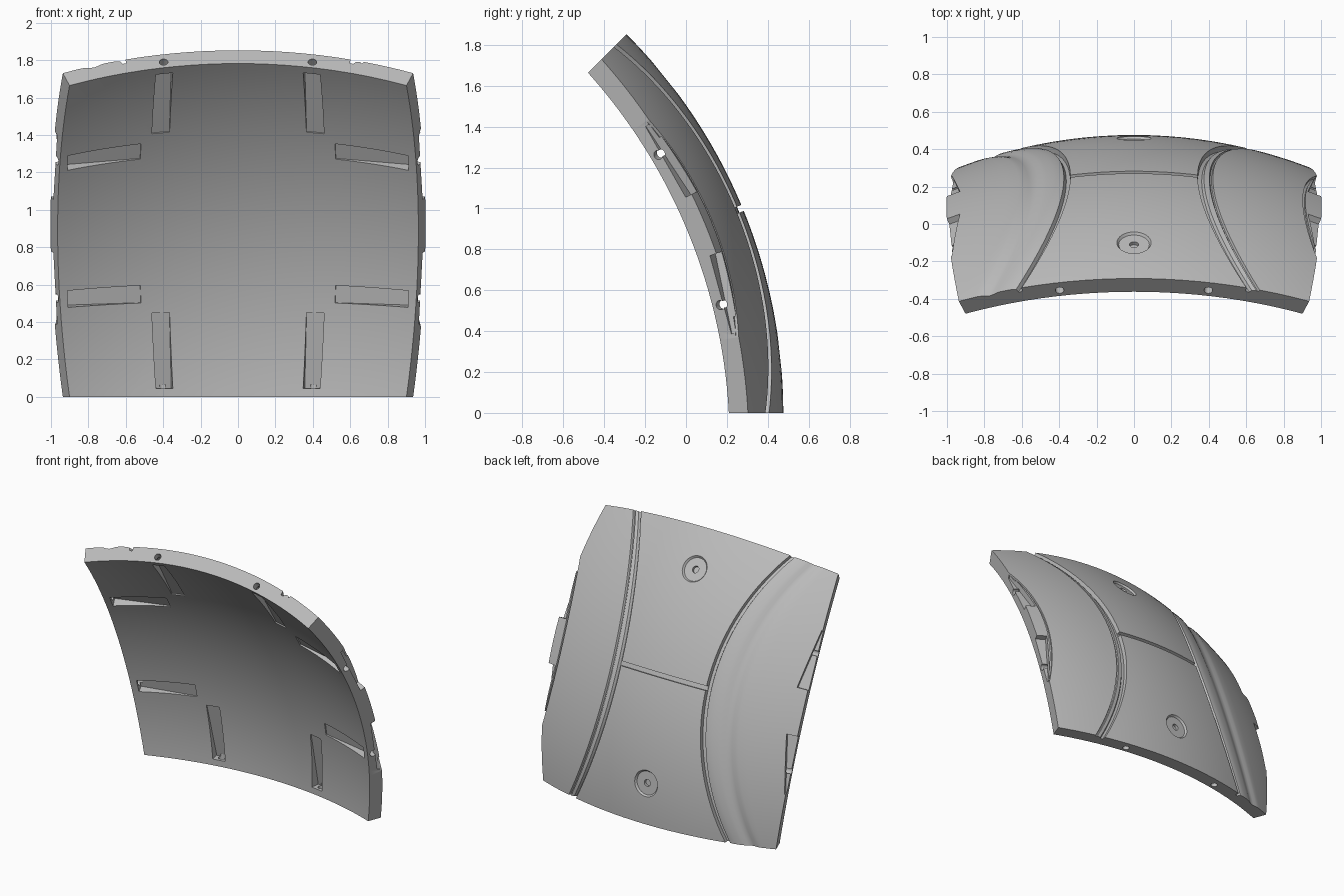
import bpy, bmesh, math
from mathutils import Vector

if "Cube" in bpy.data.objects:
    bpy.data.objects.remove(bpy.data.objects["Cube"])

# The panel is a patch of a spherical shell, bounded by planes through its centre
R_IN, R_OUT = 2.52, 2.62
CENTRE = Vector((0, -2.144, 0))
TILT = math.radians(22.5)
T = math.tan(TILT)


def point(u, v, r):
    """Point at tangent coordinates u (sideways), v (upwards) and radius r."""
    c, s = math.cos(TILT), math.sin(TILT)
    return CENTRE + Vector((u, c - v * s, s + v * c)).normalized() * r


def spread(a, b, n):
    return [a + (b - a) * i / n for i in range(n + 1)]


def new_object(name, bm):
    bmesh.ops.recalc_face_normals(bm, faces=bm.faces)
    mesh = bpy.data.meshes.new(name)
    bm.to_mesh(mesh)
    bm.free()
    ob = bpy.data.objects.new(name, mesh)
    bpy.context.collection.objects.link(ob)
    return ob


def shell_solid(name, rows, columns, swap=False):
    """Closed solid; columns(v) gives (u, inner radius, outer radius) stations."""
    bm = bmesh.new()
    grids = ([], [])
    for v in rows:
        for k, grid in enumerate(grids):
            grid.append([bm.verts.new(point(*((v, c[0]) if swap else (c[0], v)), c[1 + k]))
                         for c in columns(v)])
    m, n = len(rows), len(grids[0][0])
    for g in grids:
        for i in range(m - 1):
            for j in range(n - 1):
                bm.faces.new((g[i][j], g[i][j + 1], g[i + 1][j + 1], g[i + 1][j]))
    a, b = grids
    for i in (0, m - 1):
        for j in range(n - 1):
            bm.faces.new((a[i][j], a[i][j + 1], b[i][j + 1], b[i][j]))
    for j in (0, n - 1):
        for i in range(m - 1):
            bm.faces.new((a[i][j], a[i + 1][j], b[i + 1][j], b[i][j]))
    return new_object(name, bm)


def round_cutter(name, centre, axis, r1, r2, depth):
    bm = bmesh.new()
    bmesh.ops.create_cone(bm, cap_ends=True, segments=32, radius1=r1, radius2=r2, depth=depth)
    bm.transform(axis.to_track_quat('Z', 'Y').to_matrix().to_4x4())
    bmesh.ops.translate(bm, verts=bm.verts, vec=centre)
    return new_object(name, bm)


# Curved seams: (sideways offset, depth) sections on each side
LEFT_SEAM = [(0, 0), (.002, .028), (.010, .028), (.014, .012), (.025, .007),
             (.027, .014), (.030, .014), (.032, 0)]
RIGHT_SEAM = [(0, 0), (.002, .028), (.010, .028), (.014, .006), (.022, .001), (.035, 0),
              (.05, 0), (.06, .003), (.07, .010), (.08, .014), (.09, .010), (.10, .003), (.11, 0)]


def seam(v):
    return .131 + .124 * (v / T) ** 2


def panel_columns(v):
    s = seam(v)
    left = [(s + o, d) for o, d in LEFT_SEAM]
    right = [(-s - o, d) for o, d in reversed(RIGHT_SEAM)]
    line = [(u, 0) for u in spread(-T, right[0][0], 6)[:-1]] + right
    line += [(u, 0) for u in spread(-s, s, 14)[1:-1]] + left
    line += [(u, 0) for u in spread(left[-1][0], T, 9)[1:]]
    return [(u, R_IN, R_OUT - d) for u, d in line]


panel = shell_solid("curved_panel", spread(-T, T, 44), panel_columns)
cutters = []

# Wedge slots on the inside, with a pin hole through the rim at each
for swap in (False, True):
    for side in (-1, 1):
        for v in (-.17, .17):
            cutters.append(shell_solid(
                "slot_cutter", [v - .02, v + .02],
                lambda _, k=side: [(k * .214, 2.46, 2.528), (k * .393, 2.46, 2.582)], swap))
            ends = [point(*((v, side * e) if swap else (side * e, v)), 2.562) for e in (.39, T, .438)]
            cutters.append(round_cutter("pin_hole_cutter", ends[1], ends[2] - ends[0],
                                        .023, .023, .13))

# Cross seam between the two curved seams
cutters.append(shell_solid("cross_seam_cutter", [-.006, .006],
                           lambda v: [(u, 2.597, 2.7) for u in spread(-.136, .136, 14)]))

# Round dished recesses with a small central hole
for v in (-.29, .29):
    normal = (point(0, v, 1) - CENTRE).normalized()
    cutters.append(round_cutter("dish_cutter", point(0, v, R_OUT + .005), normal, .082, .112, .04))
    cutters.append(round_cutter("dish_hole_cutter", point(0, v, R_OUT), normal, .024, .024, .07))


# Tapered pockets along both side edges
def pocket_columns(side):
    def columns(v):
        inner = .381 + .030 * (abs(v) - .065) / .17
        return [(side * inner, 2.585, 2.7), (side * .44, 2.585, 2.7)]
    return columns


for side in (-1, 1):
    for k in (-1, 1):
        cutters.append(shell_solid("pocket_cutter", [k * .065, k * .235], pocket_columns(side)))


# Bowed groove around the left pockets
def bow_columns(v):
    u = .370 + .044 * (v / .235) ** 2
    return [(u - .003, 2.606, 2.7), (u + .003, 2.606, 2.7)]


cutters.append(shell_solid("bow_groove_cutter", spread(-.25, .25, 20), bow_columns))

# Cut everything out of the panel
bpy.context.view_layer.objects.active = panel
for cutter in cutters:
    cutter.hide_render = True
    mod = panel.modifiers.new("cut", 'BOOLEAN')
    mod.operation = 'DIFFERENCE'
    mod.solver = 'EXACT'
    mod.object = cutter
    bpy.ops.object.modifier_apply(modifier=mod.name)
    bpy.data.objects.remove(cutter)

# Plain grey finish
grey = bpy.data.materials.new("plain_grey")
grey.use_nodes = True
colour = (.5, .5, .5, 1)
grey.diffuse_color = colour
grey.node_tree.nodes["Principled BSDF"].inputs["Base Color"].default_value = colour
panel.data.materials.clear()
panel.data.materials.append(grey)

bpy.ops.object.select_all(action='DESELECT')
panel.select_set(True)
bpy.ops.object.shade_smooth_by_angle(angle=math.radians(25))
